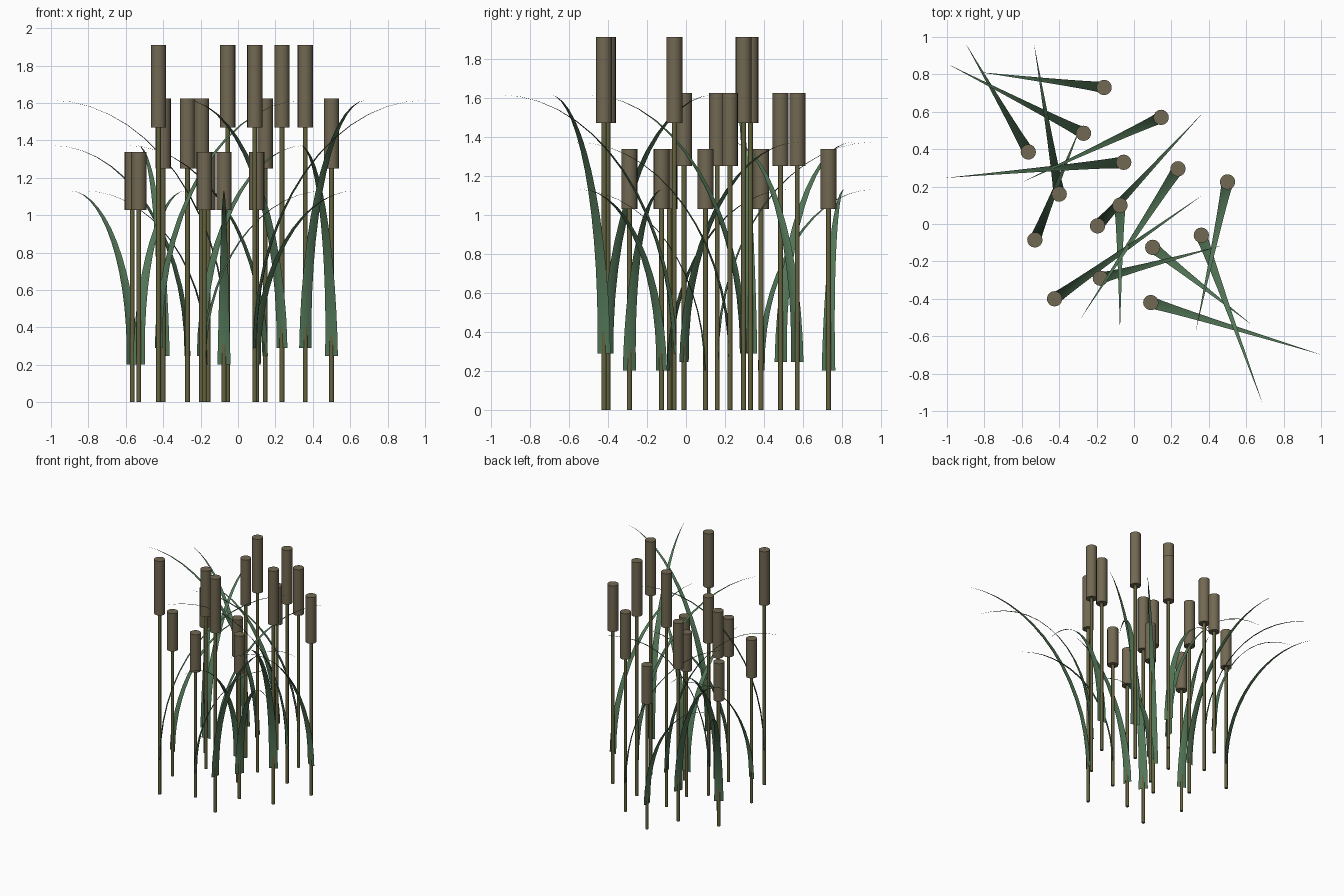
import bpy
import bmesh
from math import sin, cos, pi, radians
from mathutils import Matrix, Vector

cube = bpy.data.objects.get("Cube")
if cube:
    bpy.data.objects.remove(cube, do_unlink=True)


def make_material(name, rgb):
    mat = bpy.data.materials.new(name)
    mat.use_nodes = True
    colour = (*rgb, 1)
    mat.diffuse_color = colour
    shader = mat.node_tree.nodes["Principled BSDF"]
    shader.inputs["Base Color"].default_value = colour
    shader.inputs["Roughness"].default_value = 0.8
    return mat


BROWN = make_material("seed head brown", (0.17, 0.14, 0.085))
OLIVE = make_material("stem olive", (0.13, 0.125, 0.05))
GREEN = make_material("leaf green", (0.085, 0.18, 0.095))

# Proportions of the tallest reed; shorter reeds scale the heights and reach
TOP, HEAD_BOTTOM = 1.91, 1.47
LEAF_BASE, LEAF_TIP, LEAF_REACH = 0.29, 1.615, 0.952
HEAD_RADIUS, STEM_RADIUS = 0.041, 0.0125
LEAF_HALF_WIDTH, LEAF_FOLD = 0.035, 0.008
LEAF_STEPS = 14


def finish(name, bm, mat, location, turn=0):
    mesh = bpy.data.meshes.new(name)
    bm.to_mesh(mesh)
    bm.free()
    mesh.materials.append(mat)
    obj = bpy.data.objects.new(name, mesh)
    bpy.context.collection.objects.link(obj)
    obj.location = location
    obj.rotation_euler.z = turn
    bpy.ops.object.select_all(action="DESELECT")
    obj.select_set(True)
    bpy.context.view_layer.objects.active = obj
    bpy.ops.object.shade_smooth_by_angle(angle=radians(50))
    return obj


def rod(name, radius, bottom, top, sides, mat, location):
    """Upright capped cylinder between two heights."""
    bm = bmesh.new()
    bmesh.ops.create_cone(bm, cap_ends=True, segments=sides, radius1=radius,
                          radius2=radius, depth=top - bottom,
                          matrix=Matrix.Translation((0, 0, (top + bottom) / 2)))
    return finish(name, bm, mat, location)


def blade(name, size, location, turn):
    """Folded leaf that tapers along a quarter ellipse from upright to level."""
    bm = bmesh.new()
    rows = []
    for i in range(LEAF_STEPS + 1):
        t = i / LEAF_STEPS
        a = t * pi / 2
        reach = LEAF_REACH * size * (1 - cos(a))
        height = size * (LEAF_BASE + (LEAF_TIP - LEAF_BASE) * sin(a))
        taper = max(1 - t, 0.01)
        half = LEAF_HALF_WIDTH * taper
        outward = Vector((cos(a), 0, -sin(a))) * LEAF_FOLD * taper
        mid = Vector((reach, 0, height))
        rows.append([bm.verts.new(mid + Vector((0, -half, 0))),
                     bm.verts.new(mid + outward),
                     bm.verts.new(mid + Vector((0, half, 0)))])
    for low, high in zip(rows, rows[1:]):
        for j in range(2):
            bm.faces.new((low[j], high[j], high[j + 1], low[j + 1]))
    return finish(name, bm, GREEN, location, turn)


# Reeds by size: x, y, and the compass angle of the leaf in degrees
REEDS = {
    1.0: [(-0.055, 0.33, 185), (0.235, 0.295, 237), (0.36, -0.06, 290),
          (-0.425, -0.4, 35), (0.09, -0.42, 343)],
    0.85: [(-0.27, 0.485, 153), (0.145, 0.57, 205), (0.5, 0.225, 258),
           (-0.4, 0.16, 99.5), (-0.195, -0.01, 47)],
    0.7: [(-0.16, 0.73, 173), (-0.565, 0.385, 120), (-0.53, -0.085, 68),
          (-0.075, 0.1, 270), (0.1, -0.125, 322), (-0.18, -0.29, 15)],
}

for size, spots in REEDS.items():
    for x, y, angle in spots:
        spot = (x, y, 0)
        rod("stem", STEM_RADIUS, 0, HEAD_BOTTOM * size, 8, OLIVE, spot)
        rod("seed_head", HEAD_RADIUS, HEAD_BOTTOM * size, TOP * size, 16, BROWN, spot)
        blade("leaf", size, spot, radians(angle))
